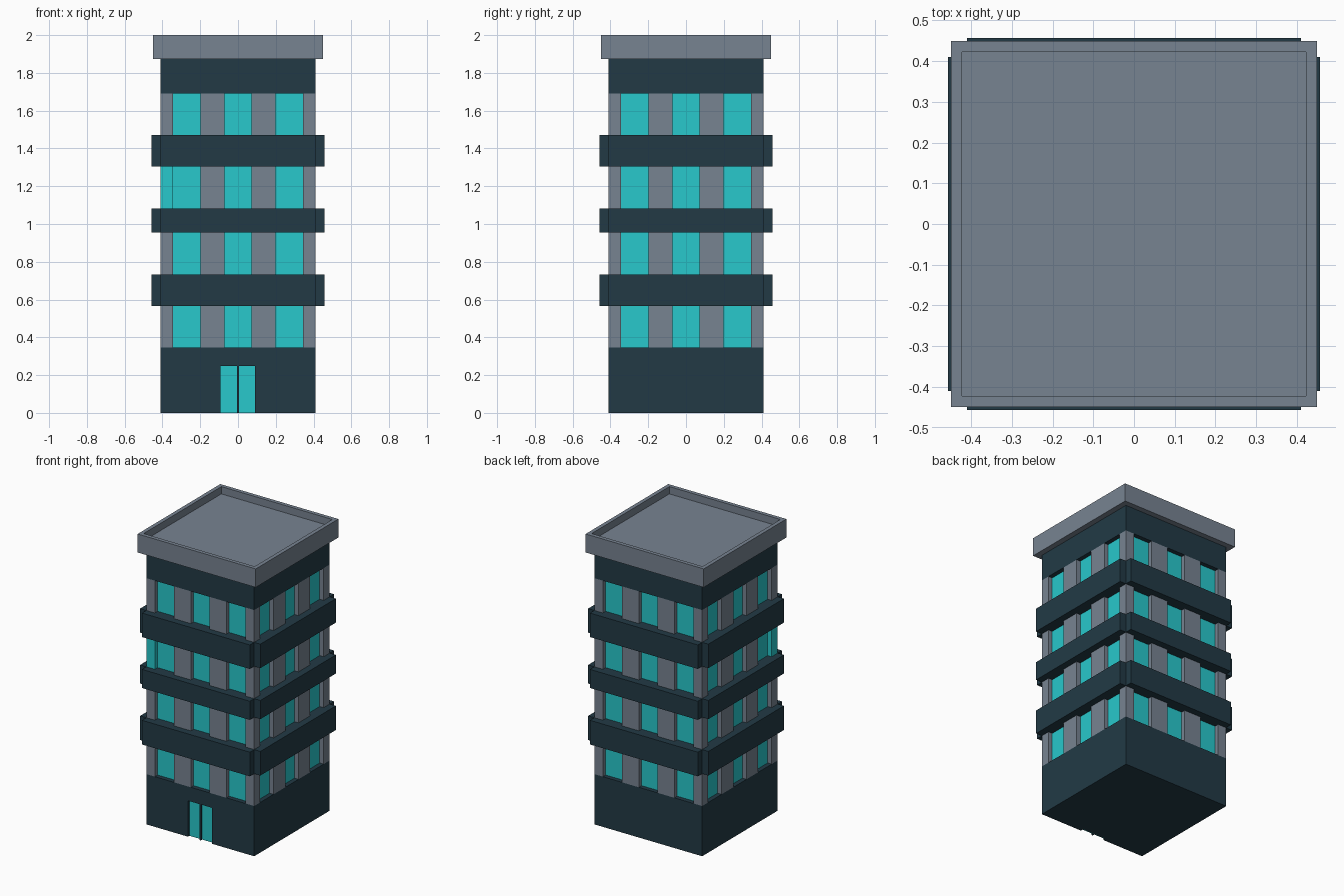
import bpy, bmesh

if "Cube" in bpy.data.objects:
    bpy.data.objects.remove(bpy.data.objects["Cube"])

BODY, OUT, GLASS = 0.41, 0.457, 0.38


def material(name, rgb):
    m = bpy.data.materials.new(name)
    m.diffuse_color = (*rgb, 1)
    m.use_nodes = True
    m.node_tree.nodes["Principled BSDF"].inputs["Base Color"].default_value = m.diffuse_color
    return m


DARK = material("dark_cladding", (0.016, 0.042, 0.06))
GREY = material("grey_concrete", (0.185, 0.227, 0.283))
CYAN = material("cyan_glass", (0.021, 0.578, 0.604))


def finish(name, bm, mat):
    bmesh.ops.recalc_face_normals(bm, faces=bm.faces)
    mesh = bpy.data.meshes.new(name)
    bm.to_mesh(mesh)
    bm.free()
    mesh.materials.append(mat)
    obj = bpy.data.objects.new(name, mesh)
    bpy.context.collection.objects.link(obj)
    return obj


def add_box(bm, x0, x1, y0, y1, z0, z1):
    verts = bmesh.ops.create_cube(bm, size=1)["verts"]
    for v in verts:
        v.co.x = x1 if v.co.x > 0 else x0
        v.co.y = y1 if v.co.y > 0 else y0
        v.co.z = z1 if v.co.z > 0 else z0


def boxes(name, mat, *specs):
    bm = bmesh.new()
    for s in specs:
        add_box(bm, *s)
    return finish(name, bm, mat)


def block(name, mat, half, z0, z1):
    return boxes(name, mat, (-half, half, -half, half, z0, z1))


# Ground floor with two shallow door recesses
base = block("ground_floor", DARK, BODY, 0, 0.345)
doors = [(-0.093, -0.006), (0.004, 0.09)]
cutter = boxes("door_cutter", DARK,
               *[(a, b, -0.5, -0.392, -0.1, 0.247) for a, b in doors])
cutter.hide_render = True
cutter.hide_set(True)
cut = base.modifiers.new("door_recess", "BOOLEAN")
cut.operation = "DIFFERENCE"
cut.object = cutter
boxes("door_glass", CYAN, *[(a, b, -0.394, -0.388, 0, 0.247) for a, b in doors])

# Window storeys: recessed glass core, wall piers and corner piers
storeys = [(0.345, 0.567), (0.733, 0.955), (1.083, 1.305), (1.47, 1.692)]
for i, (z0, z1) in enumerate(storeys, 1):
    block(f"window_glass_{i}", CYAN, GLASS, z0, z1)
    piers = []
    for s in (-1, 1):
        y0, y1 = sorted((s * 0.37, s * BODY))
        for c in (-0.135, 0.135):
            piers.append((c - 0.064, c + 0.064, y0, y1, z0, z1))
            piers.append((y0, y1, c - 0.064, c + 0.064, z0, z1))
    for sx in (-1, 1):
        for sy in (-1, 1):
            x0, x1 = sorted((sx * 0.345, sx * BODY))
            y0, y1 = sorted((sy * 0.345, sy * BODY))
            spec = (x0, x1, y0, y1, z0, z1)
            # one corner pier on the third storey is glazed
            if i == 3 and sx < 0 and sy < 0:
                boxes("glazed_corner_pier", CYAN, spec)
            else:
                piers.append(spec)
    boxes(f"piers_{i}", GREY, *piers)

# Projecting bands: square plan with notched corners, extruded upward
plan = []
a, b = BODY, OUT
for cx, cy in ((1, 1), (-1, 1), (-1, -1), (1, -1)):
    corner = [(b * cx, a * cy), (a * cx, a * cy), (a * cx, b * cy)]
    plan += corner if cx == cy else corner[::-1]
for i, (z0, z1) in enumerate([(0.567, 0.733), (0.955, 1.083), (1.305, 1.47)], 1):
    bm = bmesh.new()
    face = bm.faces.new([bm.verts.new((x, y, z0)) for x, y in plan])
    ext = bmesh.ops.extrude_face_region(bm, geom=[face], use_keep_orig=True)["geom"]
    for v in ext:
        if isinstance(v, bmesh.types.BMVert):
            v.co.z = z1
    finish(f"floor_band_{i}", bm, DARK)

# Top wall band and roof tray with parapet
block("top_wall", DARK, BODY, 1.692, 1.873)
bm = bmesh.new()
add_box(bm, -0.449, 0.449, -0.449, 0.449, 1.873, 2.0)
bm.normal_update()
top = max(bm.faces, key=lambda f: f.calc_center_median().z)
bmesh.ops.inset_region(bm, faces=[top], thickness=0.038)
for v in top.verts:
    v.co.z = 2.0
ext = bmesh.ops.extrude_discrete_faces(bm, faces=[top])["faces"]
for v in ext[0].verts:
    v.co.z -= 0.05
finish("roof_parapet", bm, GREY)
